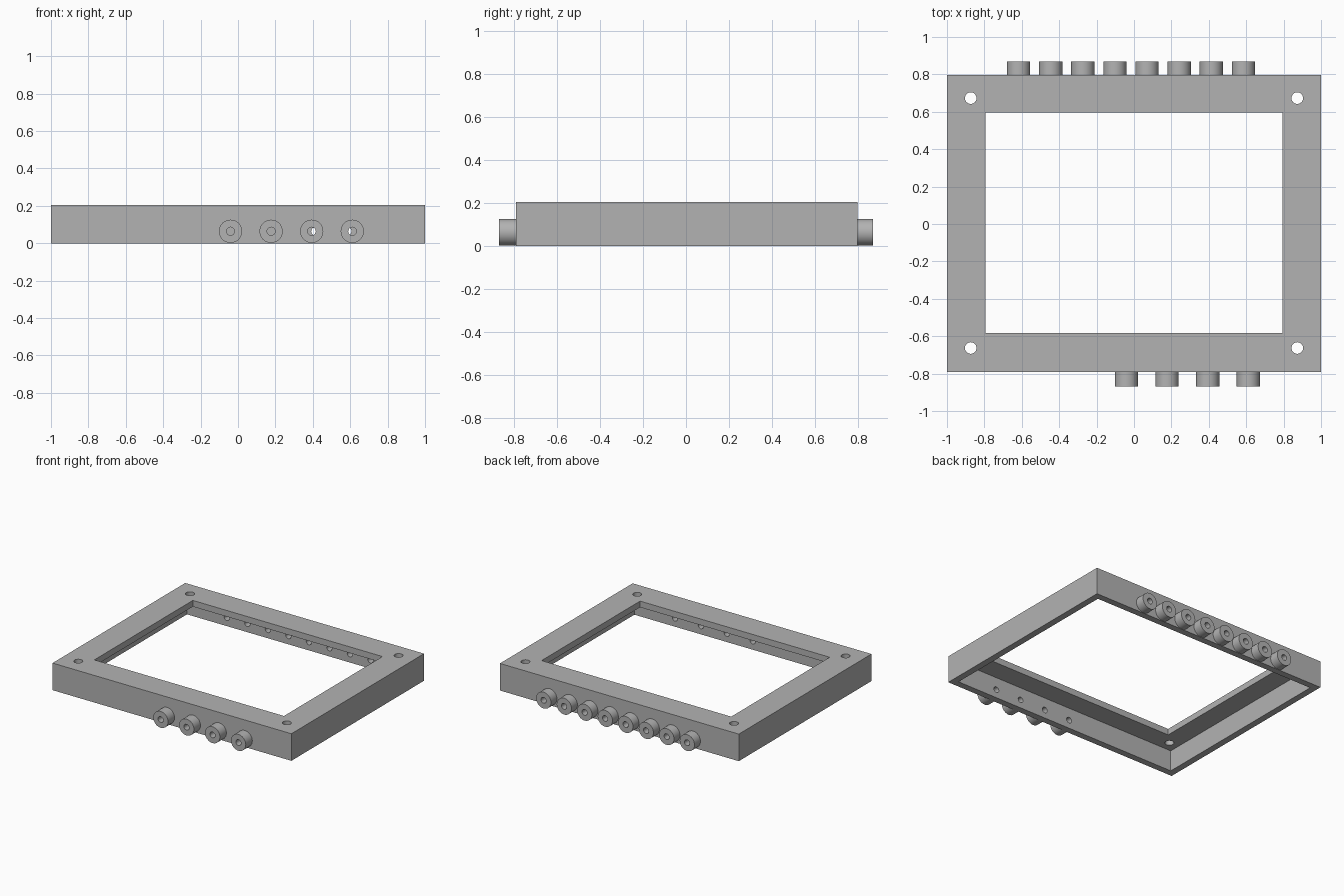
import bpy
import bmesh
from math import radians
from mathutils import Matrix, Vector

cube = bpy.data.objects.get("Cube")
if cube:
    bpy.data.objects.remove(cube, do_unlink=True)

grey = bpy.data.materials.new("plain grey")
grey.use_nodes = True
colour = (0.45, 0.45, 0.45, 1)
grey.diffuse_color = colour
grey.node_tree.nodes["Principled BSDF"].inputs["Base Color"].default_value = colour

FRONT, BACK, HEIGHT = -0.79, 0.797, 0.205
WALL, PLATE, REACH = 0.05, 0.047, 0.868
PEG_Z, PEG_R, BORE_R = 0.064, 0.062, 0.022
front_xs = [-0.04 + 0.217 * i for i in range(4)]
back_xs = [-0.617 + 0.1717 * i for i in range(8)]


def add_box(bm, low, high):
    low, high = Vector(low), Vector(high)
    matrix = Matrix.Translation((low + high) / 2) @ Matrix.Diagonal((*(high - low), 1))
    bmesh.ops.create_cube(bm, size=1, matrix=matrix)


def add_rod(bm, centre, radius, length, along_y, sides=32):
    turn = Matrix.Rotation(radians(90), 4, "X") if along_y else Matrix.Identity(4)
    bmesh.ops.create_cone(bm, cap_ends=True, segments=sides, radius1=radius, radius2=radius,
                          depth=length, matrix=Matrix.Translation(centre) @ turn)


def finish(bm, name):
    mesh = bpy.data.meshes.new(name)
    bm.to_mesh(mesh)
    bm.free()
    mesh.materials.append(grey)
    obj = bpy.data.objects.new(name, mesh)
    bpy.context.collection.objects.link(obj)
    return obj


def box_object(name, low, high):
    bm = bmesh.new()
    add_box(bm, low, high)
    return finish(bm, name)


def peg_row(name, xs, y0, y1, radius):
    bm = bmesh.new()
    for x in xs:
        add_rod(bm, (x, (y0 + y1) / 2, PEG_Z), radius, y1 - y0, True,
                32 if radius > 0.03 else 16)
    return finish(bm, name)


def cut(obj, cutters):
    bpy.ops.object.select_all(action="DESELECT")
    bpy.context.view_layer.objects.active = obj
    obj.select_set(True)
    for cutter in cutters:
        cutter.hide_render = True
        mod = obj.modifiers.new("cut", "BOOLEAN")
        mod.operation, mod.solver, mod.object = "DIFFERENCE", "EXACT", cutter
        bpy.ops.object.modifier_apply(modifier=mod.name)
    bpy.ops.object.shade_smooth_by_angle(angle=radians(30))


# Frame body and the two rows of pegs
frame = box_object("frame", (-1, FRONT, 0), (1, BACK, HEIGHT))
front_pegs = peg_row("front_pegs", front_xs, -REACH, FRONT + 0.01, PEG_R)
back_pegs = peg_row("back_pegs", back_xs, BACK - 0.01, REACH, PEG_R)

# Window opening and the hollow underside
opening = box_object("opening_cutter", (-0.795, -0.583, -0.1), (0.793, 0.595, 0.4))
hollow = box_object("hollow_cutter", (WALL - 1, FRONT + WALL, -0.1),
                    (1 - WALL, BACK - WALL, HEIGHT - PLATE))

# Corner screw holes
bm = bmesh.new()
for x in (-0.873, 0.873):
    for y in (-0.663, 0.673):
        add_rod(bm, (x, y, HEIGHT), 0.031, 0.2, False)
screw_holes = finish(bm, "screw_hole_cutter")

# Bores running through the pegs and the walls
front_bores = peg_row("front_bore_cutter", front_xs, -1, FRONT + WALL + 0.05, BORE_R)
back_bores = peg_row("back_bore_cutter", back_xs, BACK - WALL - 0.05, 1, BORE_R)

cut(frame, [hollow, opening, screw_holes, front_bores, back_bores])
cut(front_pegs, [front_bores])
cut(back_pegs, [back_bores])

for cutter in (opening, hollow, screw_holes, front_bores, back_bores):
    bpy.data.objects.remove(cutter, do_unlink=True)
